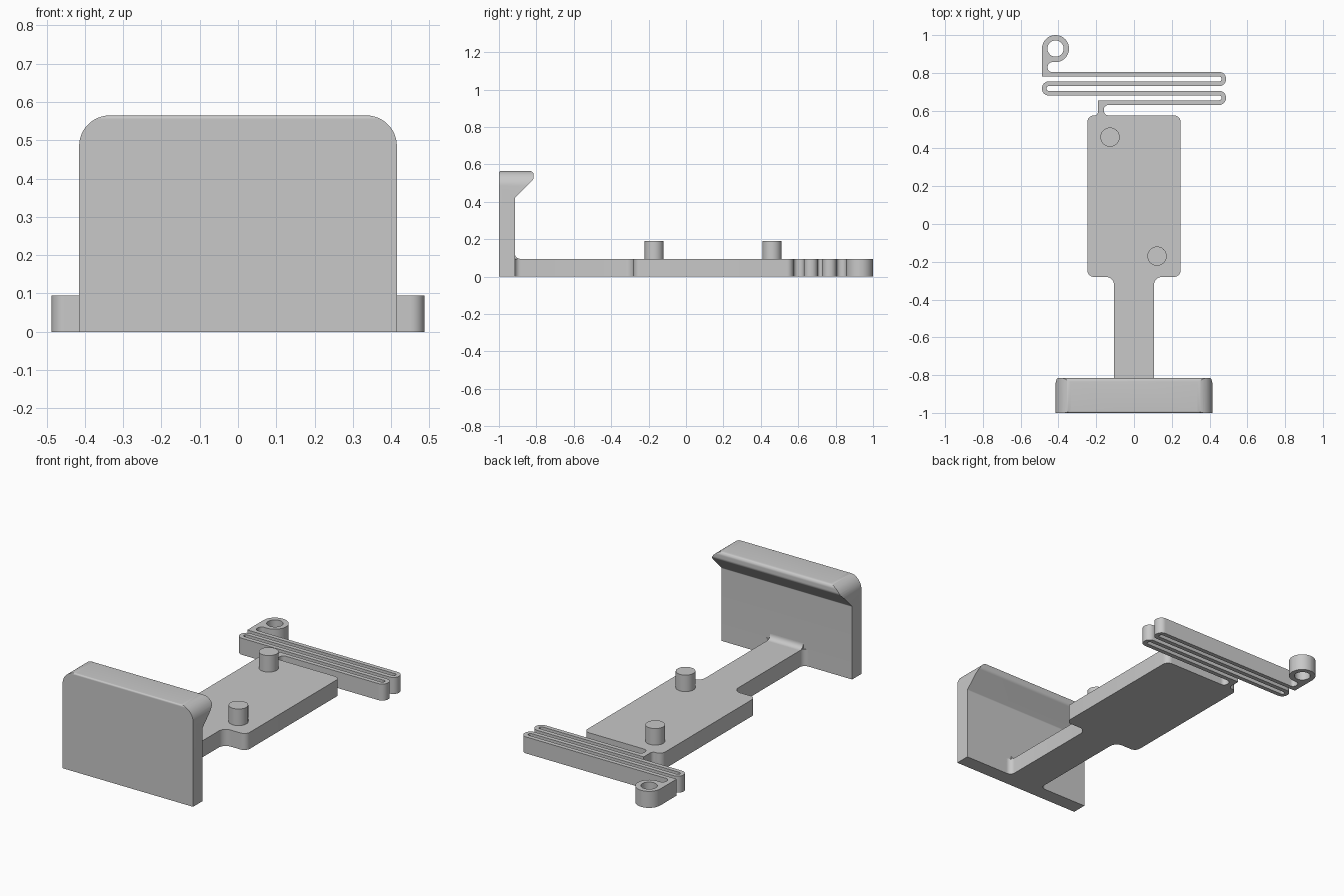
import bpy, bmesh, math
from mathutils import Vector

if "Cube" in bpy.data.objects:
    bpy.data.objects.remove(bpy.data.objects["Cube"], do_unlink=True)

GREY = (0.58, 0.58, 0.58, 1)
grey = bpy.data.materials.new("plain grey")
grey.use_nodes = True
grey.diffuse_color = GREY
grey.node_tree.nodes["Principled BSDF"].inputs["Base Color"].default_value = GREY

UPRIGHT = (math.pi / 2, 0, 0)             # outline drawn in x, z
SIDEWAYS = (math.pi / 2, 0, math.pi / 2)  # outline drawn in y, z


def rounded(corners, steps=8):
    """Closed outline from (x, y, radius) corners, each replaced by an arc."""
    points = []
    count = len(corners)
    for i, (x, y, radius) in enumerate(corners):
        corner = Vector((x, y))
        if radius == 0:
            points.append(corner)
            continue
        before = (Vector(corners[i - 1][:2]) - corner).normalized()
        after = (Vector(corners[(i + 1) % count][:2]) - corner).normalized()
        half = before.angle(after) / 2
        reach = radius / math.tan(half)
        centre = corner + (before + after).normalized() * radius / math.sin(half)
        start = (corner + before * reach - centre).normalized()
        end = (corner + after * reach - centre).normalized()
        points += [centre + start.slerp(end, k / steps) * radius for k in range(steps + 1)]
    return points


def circle(x, y, radius, sides=40):
    turns = [2 * math.pi * k / sides for k in range(sides)]
    return [Vector((x + radius * math.cos(a), y + radius * math.sin(a))) for a in turns]


def prism(name, outlines, depth, location=(0, 0, 0), rotation=(0, 0, 0)):
    """Filled outlines (inner ones become holes) extruded about their plane."""
    curve = bpy.data.curves.new(name, "CURVE")
    curve.dimensions = "2D"
    curve.fill_mode = "BOTH"
    curve.extrude = depth / 2
    for outline in outlines:
        spline = curve.splines.new("POLY")
        spline.points.add(len(outline) - 1)
        for point, co in zip(spline.points, outline):
            point.co = (co.x, co.y, 0, 1)
        spline.use_cyclic_u = True
    obj = bpy.data.objects.new(name, curve)
    bpy.context.collection.objects.link(obj)
    obj.location, obj.rotation_euler = location, rotation
    select(obj)
    bpy.ops.object.convert(target="MESH")
    obj = bpy.context.object
    bm = bmesh.new()
    bm.from_mesh(obj.data)
    bmesh.ops.remove_doubles(bm, verts=bm.verts, dist=0.00005)
    bmesh.ops.recalc_face_normals(bm, faces=bm.faces)
    bm.to_mesh(obj.data)
    bm.free()
    obj.data.materials.clear()
    obj.data.materials.append(grey)
    return obj


def select(obj):
    bpy.ops.object.select_all(action="DESELECT")
    obj.select_set(True)
    bpy.context.view_layer.objects.active = obj


def smooth(obj):
    select(obj)
    bpy.ops.object.shade_smooth_by_angle(angle=math.radians(30))


# Flat base: neck, wide plate, folded spring and eyelet in one outline
THICK = 0.095
neck = [(0.14, -0.93, 0), (0.14, -0.915, 0), (0.105, -0.915, 0.03),
        (0.105, -0.28, 0.045), (0.247, -0.28, 0.035)]
plate_top = [(0.247, 0.575, 0.035), (-0.16, 0.575, 0.025), (-0.16, 0.63, 0.025)]

END, SLOT, BAR, PITCH, FIRST = 0.487, 0.463, 0.025, 0.05, 0.63
spring_out, spring_back = [], []
for row in (0, 2):
    low = FIRST + row * PITCH
    high = low + PITCH + BAR
    # outer bend at the right end and slot cut into it from the left
    spring_out += [(END, low, 0.036), (END, high, 0.036)]
    spring_back = [(SLOT, low + PITCH, 0.011), (SLOT, low + BAR, 0.011)] + spring_back
    if row == 0:
        # bend at the left end
        spring_out += [(-SLOT, high, 0.011), (-SLOT, high + BAR, 0.011)]
        spring_back = [(-END, high + PITCH, 0.036), (-END, low + PITCH, 0.036)] + spring_back

eyelet = [(-0.457, 0.805, 0.022), (-0.457, 0.857, 0.025), (-0.344, 0.857, 0.071),
          (-0.344, 1, 0.071), (-END, 1, 0.071), (-END, 0.78, 0)]
root = [(-0.19, 0.655, 0), (-0.19, 0.575, 0.02), (-0.247, 0.575, 0.035)]
mirrored_neck = [(-x, y, r) for x, y, r in reversed(neck)]
outline = neck + plate_top + spring_out + eyelet + spring_back + root + mirrored_neck
base = prism("base_with_spring", [rounded(outline), circle(-0.4155, 0.9285, 0.043)],
             THICK, (0, 0, THICK / 2))
smooth(base)

# Front panel with overhanging lip, its top corners rounded
profile = [(-1, 0, 0), (-0.915, 0, 0), (-0.915, 0.42, 0.01), (-0.815, 0.52, 0.025),
           (-0.815, 0.565, 0.02), (-1, 0.565, 0.01)]
panel = prism("front_panel", [rounded(profile)], 0.83, rotation=SIDEWAYS)
face = [(-0.415, -0.1, 0), (0.415, -0.1, 0), (0.415, 0.565, 0.08), (-0.415, 0.565, 0.08)]
cutter = prism("corner_cutter", [rounded(face, 12)], 1, (0, -0.9, 0), UPRIGHT)
cutter.hide_render = True
select(panel)
trim = panel.modifiers.new("rounded corners", "BOOLEAN")
trim.operation, trim.object, trim.solver = "INTERSECT", cutter, "EXACT"
bpy.ops.object.modifier_apply(modifier=trim.name)
bpy.data.objects.remove(cutter, do_unlink=True)
smooth(panel)

# Fillet where the neck meets the panel
fillet = [(-0.93, 0.09, 0), (-0.88, 0.09, 0), (-0.88, THICK, 0),
          (-0.915, THICK, 0.03), (-0.915, 0.13, 0), (-0.93, 0.13, 0)]
smooth(prism("neck_fillet", [rounded(fillet)], 0.21, rotation=SIDEWAYS))

# Two round pegs on the plate
for name, x, y in (("rear_peg", -0.127, 0.46), ("front_peg", 0.122, -0.17)):
    smooth(prism(name, [circle(0, 0, 0.051)], 0.12, (x, y, 0.13)))
